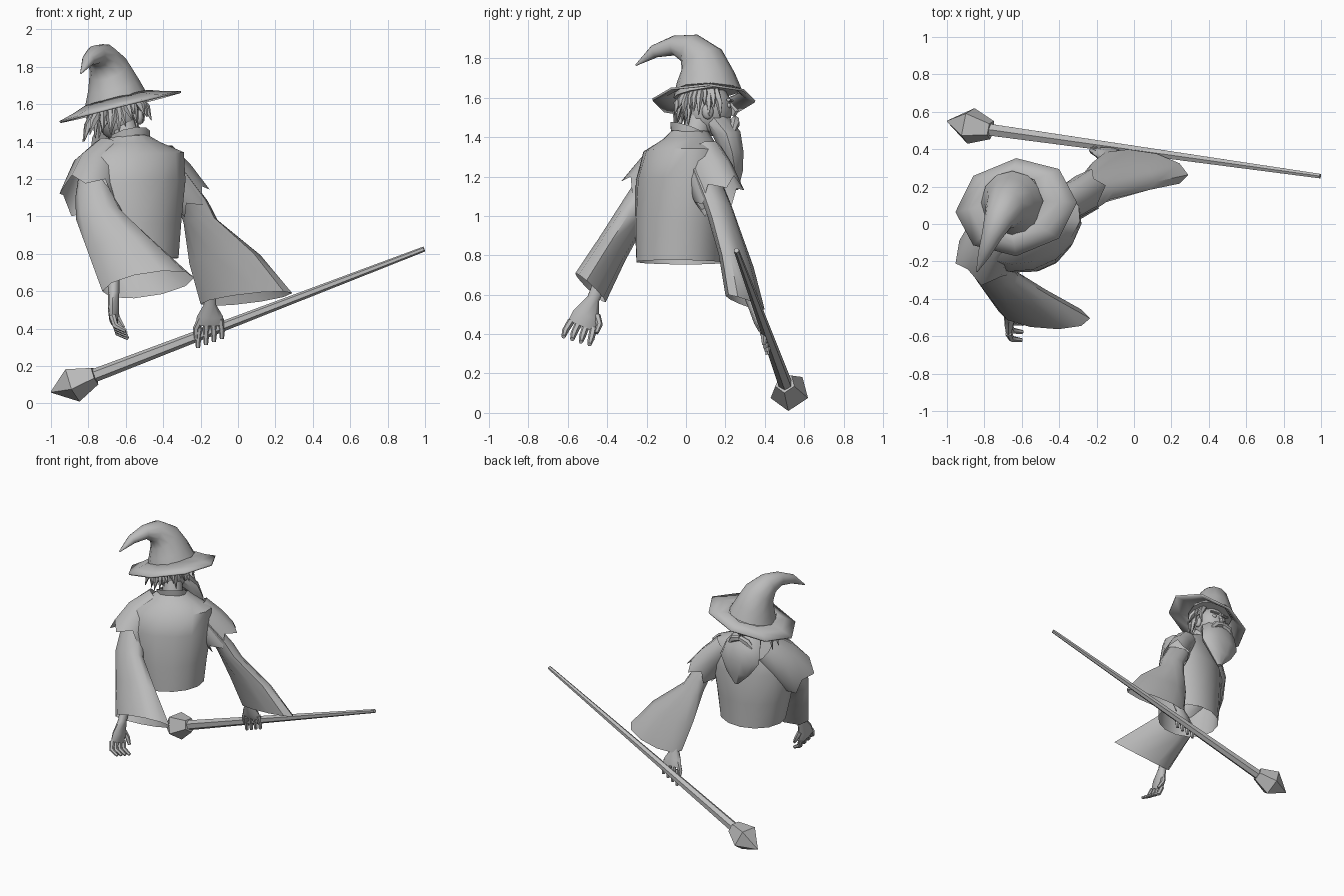
import bpy, bmesh, math, random
from mathutils import Vector as V

cube = bpy.data.objects.get("Cube")
if cube:
    bpy.data.objects.remove(cube, do_unlink=True)
random.seed(4)

grey = bpy.data.materials.new("plain grey")
grey.use_nodes = True
shade = (0.5, 0.5, 0.5, 1)
grey.diffuse_color = shade
grey.node_tree.nodes["Principled BSDF"].inputs["Base Color"].default_value = shade


def finish(name, bm, angle=50):
    """Turn a bmesh into a grey, smooth shaded object."""
    bmesh.ops.recalc_face_normals(bm, faces=bm.faces)
    mesh = bpy.data.meshes.new(name)
    bm.to_mesh(mesh)
    bm.free()
    mesh.materials.append(grey)
    obj = bpy.data.objects.new(name, mesh)
    bpy.context.collection.objects.link(obj)
    bpy.ops.object.select_all(action='DESELECT')
    obj.select_set(True)
    bpy.context.view_layer.objects.active = obj
    if angle:
        bpy.ops.object.shade_smooth_by_angle(angle=math.radians(angle))
    return obj


def add_loft(bm, sections, sides=10, u=None, v=None, hint=(1, 0, 0), caps=True, jag=0):
    """Skin elliptical rings (x, y, z, radius u, radius v); axes follow the path unless given."""
    centres = [V(s[:3]) for s in sections]
    rings = []
    for i, s in enumerate(sections):
        last = i == len(sections) - 1
        tangent = (centres[min(i + 1, len(centres) - 1)] - centres[max(i - 1, 0)]).normalized()
        if u:
            a, b = V(u), V(v)
        else:
            a = V(hint)
            a = (a - tangent * a.dot(tangent)).normalized()
            b = tangent.cross(a)
        ring = []
        for k in range(sides):
            t = math.tau * k / sides
            p = centres[i] + a * s[3] * math.cos(t) + b * s[4] * math.sin(t)
            if last and jag:
                p += tangent * (jag if k % 2 else -jag)
            ring.append(bm.verts.new(p))
        rings.append(ring)
    for low, high in zip(rings, rings[1:]):
        for k in range(sides):
            n = (k + 1) % sides
            bm.faces.new((low[k], low[n], high[n], high[k]))
    if caps:
        bm.faces.new(rings[0])
        bm.faces.new(rings[-1])


def loft(name, sections, angle=50, **options):
    bm = bmesh.new()
    add_loft(bm, sections, **options)
    return finish(name, bm, angle)


def ball(name, centre, size):
    bm = bmesh.new()
    bmesh.ops.create_uvsphere(bm, u_segments=12, v_segments=8, radius=1)
    for vert in bm.verts:
        vert.co = V(centre) + V(c * s for c, s in zip(vert.co, size))
    return finish(name, bm)


# Staff with a faceted head
thin_end, thick_end, tip = V((0.995, 0.256, 0.825)), V((-0.765, 0.503, 0.15)), V((-1, 0.55, 0.06))
loft("staff_shaft", [(*thin_end, .014, .014), (*thick_end, .036, .036)],
     sides=6, angle=0, hint=(0, 0, 1))
belly = thick_end.lerp(tip, .5)
loft("staff_head", [(*thick_end, .052, .052), (*belly, .102, .102), (*tip, .003, .003)],
     sides=5, angle=0, hint=(0, 0, -1))

# Robe body, turned along the shoulder line, and collar
loft("robe_body", [(-.55, -.035, .765, .235, .22), (-.56, -.035, .95, .265, .22),
                   (-.565, -.025, 1.18, .3, .215), (-.55, -.02, 1.33, .28, .175),
                   (-.57, .01, 1.39, .16, .12), (-.58, .02, 1.43, .1, .095)],
     sides=14, u=(.91, .41, .04), v=(-.41, .91, -.03), caps=False)
loft("collar", [(-.58, .02, 1.395, .11, .1), (-.58, .02, 1.435, .11, .105)],
     u=(1, 0, .2), v=(0, 1, -.35), caps=False)
loft("neck", [(-.58, .03, 1.36, .07, .07), (-.62, .08, 1.52, .07, .07)])

# Wide sleeves
right_axes = dict(u=(1, -.08, .15), v=(0, -.75, .65))
left_axes = dict(u=(1, -.15, .12), v=(0, .88, -.25))
loft("right_sleeve", [(-.77, -.08, 1.25, .08, .1), (-.77, -.2, 1.11, .1, .085),
                      (-.74, -.275, 1, .125, .08), (-.62, -.375, .83, .18, .085),
                      (-.48, -.485, .635, .245, .1)], caps=False, **right_axes)
loft("left_sleeve", [(-.36, .09, 1.23, .08, .09), (-.24, .155, 1.07, .08, .09),
                     (-.2, .19, .97, .09, .09), (-.07, .255, .77, .19, .095),
                     (.045, .3, .56, .245, .105)], caps=False, **left_axes)

# Torn shoulder capes
loft("right_shoulder_cape", [(-.68, .01, 1.34, .1, .12), (-.76, -.07, 1.24, .13, .16),
                             (-.8, -.18, 1.1, .155, .165)],
     sides=10, caps=False, jag=.035, hint=(1, .3, 0))
loft("left_shoulder_cape", [(-.42, .08, 1.31, .09, .11), (-.33, .12, 1.21, .09, .13),
                            (-.25, .17, 1.1, .095, .13)],
     sides=10, caps=False, jag=.035, hint=(1, -.3, 0))

# Head and face
ball("head", (-.64, .11, 1.54), (.115, .125, .14))
loft("nose", [(-.64, .22, 1.57, .012, .012), (-.64, .25, 1.53, .022, .022),
              (-.64, .24, 1.505, .012, .012)], sides=6)
for side, word in ((-1, "right"), (1, "left")):
    x = -.64 + side * .045
    ball(word + "_eye", (x, .215, 1.56), (.017, .014, .014))
    loft(word + "_brow", [(x - side * .03, .23, 1.585, .008, .012),
                          (x + side * .035, .215, 1.59, .008, .012)], sides=6, hint=(0, 0, 1))
    ball(word + "_ear", (-.64 + side * .115, .11, 1.53), (.02, .03, .04))
    loft(word + "_moustache", [(-.64, .25, 1.49, .02, .02),
                               (-.64 + side * .06, .25, 1.47, .025, .025),
                               (-.64 + side * .12, .23, 1.4, .005, .005)], sides=6, hint=(0, 0, 1))
loft("beard", [(-.64, .14, 1.5, .1, .08), (-.635, .205, 1.42, .145, .075),
               (-.625, .235, 1.32, .165, .06), (-.62, .25, 1.22, .1, .04),
               (-.61, .25, 1.13, .015, .015)], u=(1, 0, 0), v=(0, 1, .1))

# Shaggy hair tufts, leaving the face open
bm = bmesh.new()
for i in range(26):
    t = math.radians(155 + 230 * i / 25)
    out = V((math.cos(t), math.sin(t), 0))
    top = V((-.65, .1, 1.61 + .04 * out.x))
    drop = random.uniform(.08, .18)
    spread = random.uniform(.13, .18)
    root, bend = top + out * .11, top + out * (spread - .01) - V((0, 0, drop * .5))
    end = top + out * spread - V((random.uniform(-.02, .02), 0, drop))
    add_loft(bm, [(*root, .022, .022), (*bend, .02, .016), (*end, .002, .002)],
             sides=5, hint=(.1, .2, 1))
finish("hair", bm)

# Hat brim and bent crown
brim = loft("hat_brim", [(-.65, .11, 1.635, .165, .17), (-.64, .1, 1.61, .24, .21),
                         (-.63, .09, 1.59, .325, .262)],
            sides=8, u=(1, .08, .25), v=(0, 1, -.02), caps=False)
thick = brim.modifiers.new("thickness", 'SOLIDIFY')
thick.thickness = .012
loft("hat_crown", [(-.65, .11, 1.62, .17, .175), (-.665, .1, 1.7, .14, .15),
                   (-.69, .08, 1.79, .11, .115), (-.725, .02, 1.85, .08, .08),
                   (-.76, -.06, 1.865, .055, .05), (-.8, -.16, 1.835, .035, .033),
                   (-.84, -.255, 1.765, .004, .004)], sides=12)


def hand(name, wrist, palm, across, curl, thumb_side):
    """Forearm, palm, four bent fingers and a thumb."""
    wrist, palm, across, curl = V(wrist), V(palm), V(across).normalized(), V(curl)
    reach = (palm - wrist).normalized()
    bm = bmesh.new()
    up = wrist - reach * .15
    add_loft(bm, [(*up, .04, .035), (*wrist, .032, .03), (*wrist.lerp(palm, .6), .07, .03),
                  (*palm, .075, .022)], sides=8, hint=across)
    paths = []
    for k in range(4):
        start = palm + across * (k - 1.5) * .04
        knuckle = start + reach * .045 + across * (k - 1.5) * .006 + curl * .3
        paths.append((start - reach * .01, knuckle, knuckle + reach * .02 + curl))
    base = wrist.lerp(palm, .5) + across * thumb_side * .05
    joint = base + across * thumb_side * .03 + reach * .04 + curl * .3
    paths.append((base, joint, joint + reach * .04 + curl * .5))
    for path in paths:
        add_loft(bm, [(*p, r, r) for p, r in zip(path, (.019, .017, .011))],
                 sides=6, hint=across)
    finish(name, bm)


hand("right_hand", (-.665, -.47, .58), (-.665, -.53, .44), (.1, 1, -.3), (.055, 0, -.01), 1)
hand("left_hand", (-.15, .35, .53), (-.15, .39, .42), thin_end - thick_end,
     (0, -.005, -.03), -1)
